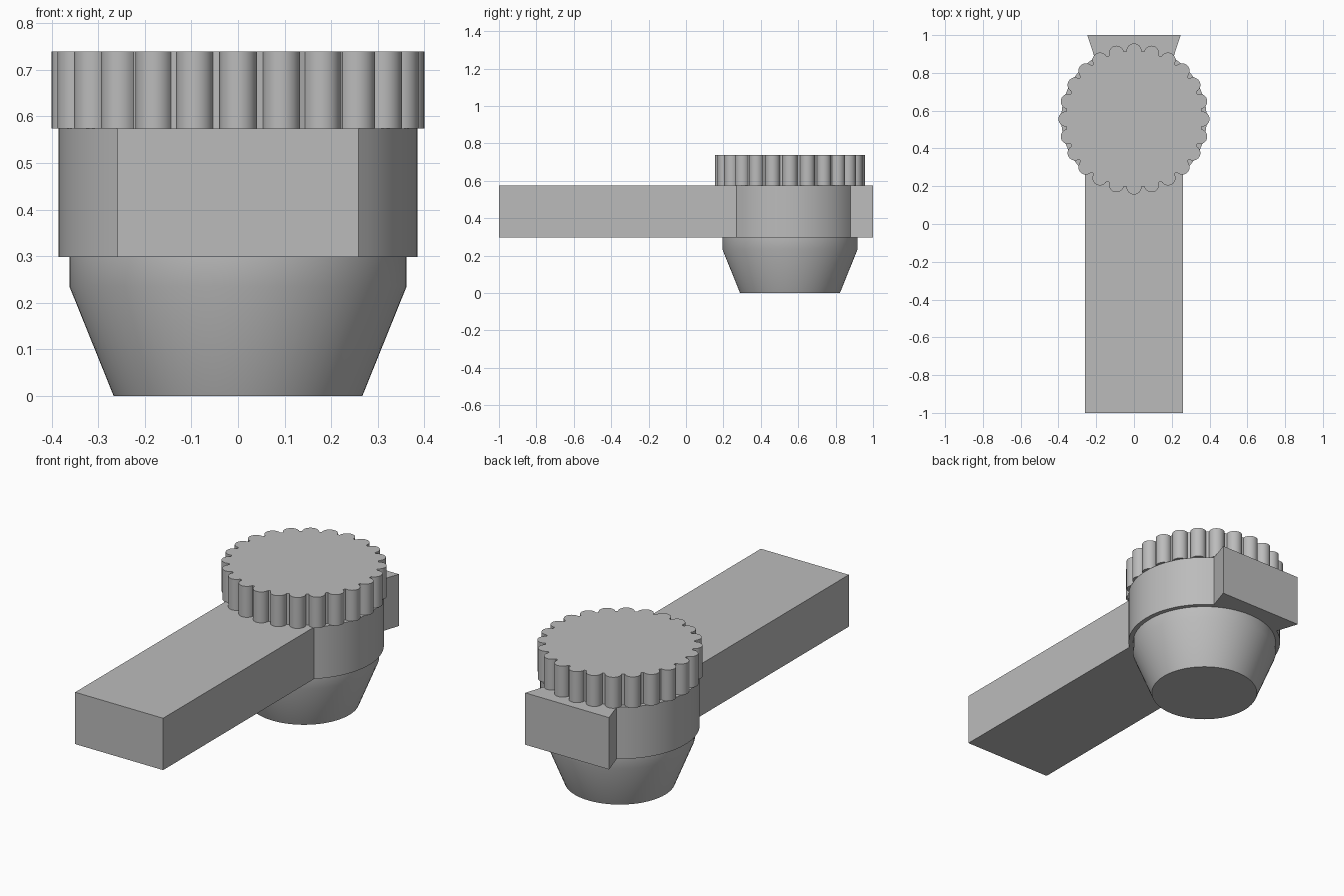
import bpy, bmesh
from math import sin, cos, pi, radians, asin, acos
from mathutils import Vector

old = bpy.data.objects.get("Cube")
if old:
    bpy.data.objects.remove(old, do_unlink=True)

AXIS_Y = 0.556      # shared axis of all the round parts

grey = bpy.data.materials.new("plain grey")
grey.use_nodes = True
grey.diffuse_color = (0.5, 0.5, 0.5, 1)
grey.node_tree.nodes["Principled BSDF"].inputs["Base Color"].default_value = (0.5, 0.5, 0.5, 1)


def finish(name, bm):
    bmesh.ops.recalc_face_normals(bm, faces=bm.faces)
    mesh = bpy.data.meshes.new(name)
    bm.to_mesh(mesh)
    bm.free()
    mesh.materials.append(grey)
    obj = bpy.data.objects.new(name, mesh)
    bpy.context.collection.objects.link(obj)
    bpy.ops.object.select_all(action="DESELECT")
    obj.select_set(True)
    bpy.context.view_layer.objects.active = obj
    bpy.ops.object.shade_smooth_by_angle(angle=radians(30))
    return obj


def prism(name, outline, z0, z1):
    """Extrude a closed outline, given about the shared axis."""
    bm = bmesh.new()
    face = bm.faces.new([bm.verts.new((x, y + AXIS_Y, z0)) for x, y in outline])
    up = bmesh.ops.extrude_face_region(bm, geom=[face], use_keep_orig=True)["geom"]
    tops = [g for g in up if isinstance(g, bmesh.types.BMVert)]
    bmesh.ops.translate(bm, verts=tops, vec=(0, 0, z1 - z0))
    return finish(name, bm)


def arc(radius, start, end, steps, cx=0, cy=0):
    return [(cx + radius * cos(start + (end - start) * i / steps),
             cy + radius * sin(start + (end - start) * i / steps)) for i in range(steps + 1)]


# Arm: long bar, round housing and flared rear tab in one outline
R, HALF, TAB = 0.385, 0.259, 0.247
low = -acos(HALF / R)
high = acos(0.208 / R)
right = [(HALF, -1 - AXIS_Y)] + arc(R, low, high, 24) + [(TAB, 1 - AXIS_Y)]
prism("arm_and_housing", right + [(-x, y) for x, y in reversed(right)], 0.298, 0.574)

# Knob: ring of rounded ridges around a core
RIDGES, CORE, RIDGE = 24, 0.36, 0.04
sweep = pi / 2 + asin(RIDGE / (2 * CORE))
outline = []
for i in range(RIDGES):
    a = 2 * pi * i / RIDGES
    outline += arc(RIDGE, a - sweep, a + sweep, 14, CORE * cos(a), CORE * sin(a))
prism("grip_knob", outline, 0.574, 0.739)

# Tapered foot: lathed profile
bm = bmesh.new()
points = [(0.267, 0), (0.362, 0.235), (0.362, 0.298)]
verts = [bm.verts.new((r, AXIS_Y, z)) for r, z in points]
edges = [bm.edges.new(pair) for pair in zip(verts, verts[1:])]
bmesh.ops.spin(bm, geom=verts + edges, cent=(0, AXIS_Y, 0), axis=(0, 0, 1),
               angle=2 * pi, steps=72, use_merge=True)
bmesh.ops.remove_doubles(bm, verts=bm.verts, dist=0.0001)
bmesh.ops.holes_fill(bm, edges=[e for e in bm.edges if e.is_boundary], sides=0)
finish("tapered_foot", bm)
